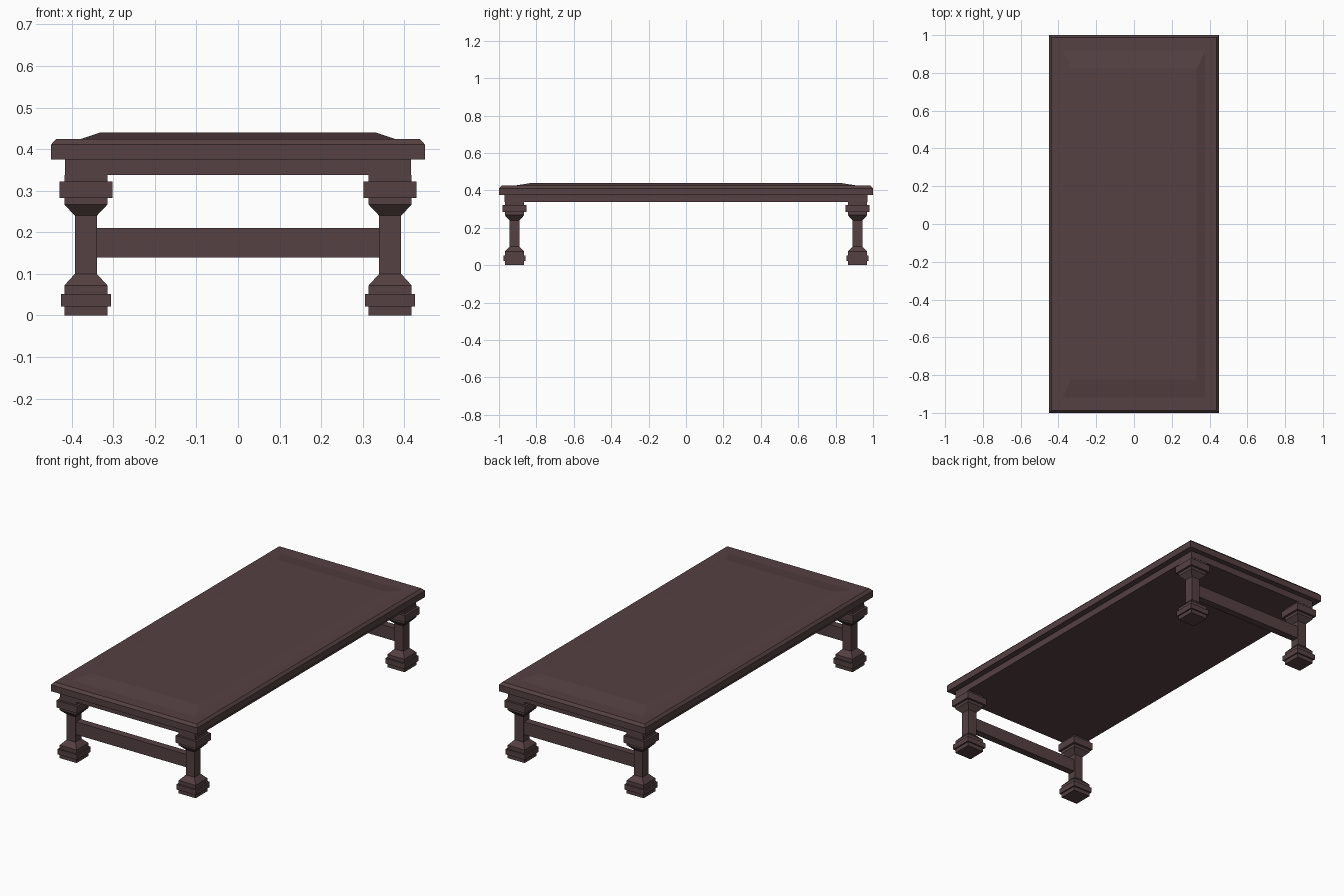
import bpy
import bmesh

if "Cube" in bpy.data.objects:
    bpy.data.objects.remove(bpy.data.objects["Cube"])

wood = bpy.data.materials.new("dark_wood")
wood.diffuse_color = (0.09, 0.052, 0.054, 1)
wood.use_nodes = True
wood.node_tree.nodes["Principled BSDF"].inputs["Base Color"].default_value = wood.diffuse_color


def loft(name, rings, centre=(0, 0)):
    """Skin rectangular rings (half_x, half_y, z) from bottom to top, capped."""
    bm = bmesh.new()
    cx, cy = centre
    loops = [[bm.verts.new((cx + sx * hx, cy + sy * hy, z))
              for sx, sy in ((-1, -1), (1, -1), (1, 1), (-1, 1))]
             for hx, hy, z in rings]
    for low, high in zip(loops, loops[1:]):
        for i in range(4):
            j = (i + 1) % 4
            bm.faces.new((low[i], low[j], high[j], high[i]))
    bm.faces.new(loops[0][::-1])
    bm.faces.new(loops[-1])
    mesh = bpy.data.meshes.new(name)
    bm.to_mesh(mesh)
    bm.free()
    mesh.materials.append(wood)
    obj = bpy.data.objects.new(name, mesh)
    bpy.context.collection.objects.link(obj)
    return obj


LEG_X, LEG_Y = 0.366, 0.917

# Table top: chamfered slab with a raised, bevelled centre panel
loft("table_top", [(0.45, 1.0, 0.375), (0.45, 1.0, 0.411), (0.437, 0.987, 0.425),
                   (0.377, 0.918, 0.425), (0.332, 0.822, 0.44)])

# Solid apron under the top
loft("apron", [(0.416, 0.97, 0.338), (0.416, 0.97, 0.375)])

# Square turned-style legs: stepped foot, slim column, stepped capital
leg_profile = [(0.052, 0), (0.052, 0.022), (0.06, 0.022), (0.06, 0.051),
               (0.052, 0.051), (0.052, 0.072), (0.0265, 0.1), (0.0265, 0.24),
               (0.052, 0.267), (0.052, 0.283), (0.064, 0.283), (0.064, 0.322),
               (0.052, 0.322), (0.052, 0.338)]
for y_name, sy in (("front", -1), ("back", 1)):
    for x_name, sx in (("left", -1), ("right", 1)):
        loft(f"{y_name}_{x_name}_leg", [(h, h, z) for h, z in leg_profile],
             (sx * LEG_X, sy * LEG_Y))
    # Stretcher joining the pair of legs at this end
    loft(f"{y_name}_stretcher", [(0.345, 0.02, 0.139), (0.345, 0.02, 0.21)],
         (0, sy * LEG_Y))
